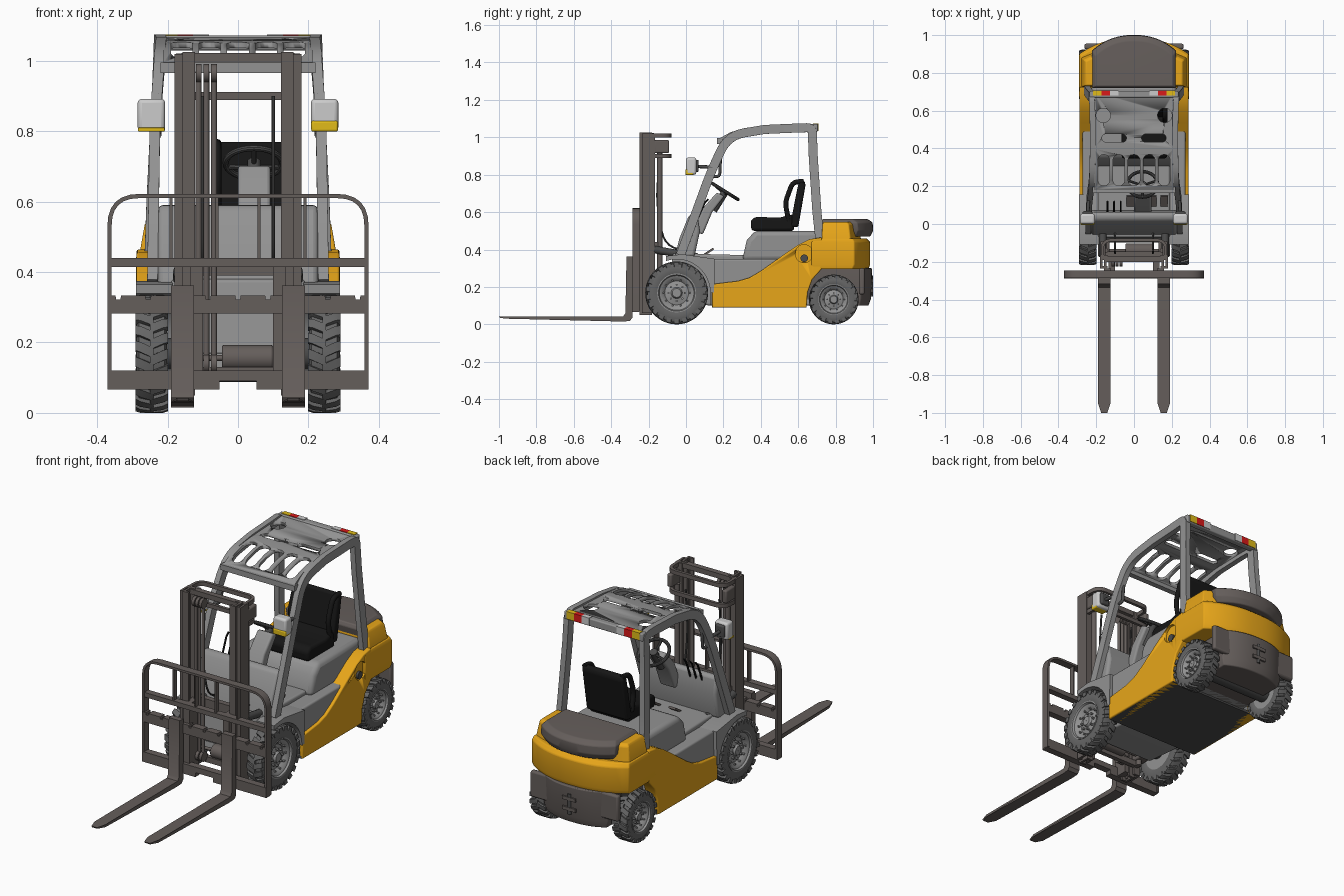
import bpy, bmesh
from math import sin, cos, pi, radians, copysign
from mathutils import Vector as V

if "Cube" in bpy.data.objects:
    bpy.data.objects.remove(bpy.data.objects["Cube"])

def mat(name, c):
    m = bpy.data.materials.new(name)
    m.diffuse_color = (*c, 1)
    m.use_nodes = True
    m.node_tree.nodes["Principled BSDF"].inputs["Base Color"].default_value = m.diffuse_color
    return m

YEL = mat("orange_paint", (0.8, 0.38, 0.01))
BRN = mat("mast_brown", (0.13, 0.112, 0.105))
GRY = mat("body_grey", (0.29, 0.29, 0.29))
TYR = mat("tyre_grey", (0.13, 0.13, 0.13))
BLK = mat("black", (0.008, 0.008, 0.008))
DRK = mat("dark_grey", (0.07, 0.07, 0.07))
RED = mat("red", (0.7, 0.01, 0.01))
AMB = mat("amber", (0.75, 0.5, 0.01))
WHT = mat("light_grey", (0.55, 0.55, 0.55))

# ---- helpers ----
def skin(bm, rings, closed=False):
    vs = [[bm.verts.new(p) for p in r] for r in rings]
    n = len(vs[0])
    for i in range(len(vs) if closed else len(vs) - 1):
        a, b = vs[i], vs[(i + 1) % len(vs)]
        for j in range(n):
            bm.faces.new((a[j], a[(j + 1) % n], b[(j + 1) % n], b[j]))
    if not closed:
        bm.faces.new(vs[0])
        bm.faces.new(vs[-1])

def finish(name, bm, m=None, mirror=False, bevel=0, angle=35):
    bmesh.ops.recalc_face_normals(bm, faces=bm.faces)
    me = bpy.data.meshes.new(name)
    bm.to_mesh(me)
    bm.free()
    ob = bpy.data.objects.new(name, me)
    bpy.context.collection.objects.link(ob)
    if m:
        me.materials.append(m)
    bpy.ops.object.select_all(action='DESELECT')
    ob.select_set(True)
    bpy.context.view_layer.objects.active = ob
    bpy.ops.object.shade_smooth_by_angle(angle=radians(angle))
    if bevel:
        b = ob.modifiers.new("bevel", 'BEVEL')
        b.width, b.segments, b.limit_method = bevel, 3, 'ANGLE'
    if mirror:
        ob.modifiers.new("mirror", 'MIRROR')
    return ob

def loft(name, rings, m=None, closed=False, **k):
    bm = bmesh.new()
    skin(bm, rings, closed)
    return finish(name, bm, m, **k)

def ring(pts, axis, t):
    f = {'x': lambda p: (t, *p), 'y': lambda p: (p[0], t, p[1]), 'z': lambda p: (*p, t)}[axis]
    return [V(f(p)) for p in pts]

def prism(name, pts, axis, a, b, m=None, **k):
    return loft(name, [ring(pts, axis, a), ring(pts, axis, b)], m, **k)

def box(name, x0, x1, y0, y1, z0, z1, m=None, **k):
    return prism(name, [(x0, y0), (x1, y0), (x1, y1), (x0, y1)], 'z', z0, z1, m, **k)

def rounded(pts, r, n=6):
    pts, out = [V(p) for p in pts], [V(pts[0])]
    for p, q, s in zip(pts, pts[1:], pts[2:]):
        a, b = q + (p - q).normalized() * r, q + (s - q).normalized() * r
        for i in range(n + 1):
            t = i / n
            out.append(a * (1 - t) ** 2 + q * 2 * t * (1 - t) + b * t * t)
    return out + [pts[-1]]

def rect(w, d):
    return [(-w / 2, -d / 2), (w / 2, -d / 2), (w / 2, d / 2), (-w / 2, d / 2)]

def circ(r, n=12):
    return [(r * cos(2 * pi * i / n), r * sin(2 * pi * i / n)) for i in range(n)]

def sweep(name, pts, sec, a, m=None, closed=False, **k):
    pts, a, rings, n = [V(p) for p in pts], V(a), [], len(pts)
    for i, p in enumerate(pts):
        nxt = pts[(i + 1) % n] if closed else pts[min(i + 1, n - 1)]
        t = (nxt - pts[i - 1 if closed else max(i - 1, 0)]).normalized()
        d = t.cross(a).normalized()
        u = d.cross(t)
        rings.append([p + u * s[0] + d * s[1] for s in sec])
    return loft(name, rings, m, closed, **k)

def lathe(bm, prof, c, n=40):
    skin(bm, [[V((c[0] + x, c[1] + r * cos(2 * pi * i / n), c[2] + r * sin(2 * pi * i / n)))
               for r, x in prof] for i in range(n)], True)

def stadium(cx, cy, lx, ly):
    r = min(lx, ly) / 2
    A = [2 * pi * (k + .5) / 24 for k in range(24)]
    return [(cx + r * cos(a) + copysign(lx / 2 - r, cos(a)), cy + r * sin(a) + copysign(ly / 2 - r, sin(a))) for a in A]

def cut(ob, cutters):
    bm = bmesh.new()
    for pts, axis, a, b in cutters:
        skin(bm, [ring(pts, axis, a), ring(pts, axis, b)])
    c = finish("cutter", bm)
    c.hide_render = True
    md = ob.modifiers.new("cut", 'BOOLEAN')
    md.operation, md.object = 'DIFFERENCE', c
    bpy.context.view_layer.objects.active = ob
    for mm in list(ob.modifiers):
        bpy.ops.object.modifier_apply(modifier=mm.name)
    bpy.data.objects.remove(c)

# ---- wheels: tyre, lugs, rim, bolts ----
def wheel(name, y, R, lugs):
    c, h = (0.245, y, R), 0.043
    bm = bmesh.new()
    side = [(.58 * R, h * .9), (.64 * R, h), (.84 * R, h), (.93 * R, h * .85)]
    lathe(bm, side + [(r, -x) for r, x in reversed(side)], c, 48)
    step = 2 * pi / lugs
    for i in range(lugs):
        for s in (1, -1):
            vs = []
            for x, r0, r1, sk in ((h * 1.06, .83, .97, 0), (h * .75, .88, 1, .1), (-h * .1, .88, 1, .45)):
                for w in (-.3, .3):
                    a = (i + (.5 if s > 0 else 0) + sk + w) * step
                    vs += [bm.verts.new((c[0] + s * x, y + r * R * cos(a), R + r * R * sin(a))) for r in (r0, r1)]
            bmesh.ops.convex_hull(bm, input=vs)
    finish(name + "_tyre", bm, TYR, mirror=True, angle=30)
    bm = bmesh.new()
    lathe(bm, [(.001, .032), (.14 * R, .032), (.18 * R, .02), (.38 * R, .012), (.48 * R, .03), (.55 * R, .034),
               (.58 * R, .044), (.62 * R, .044), (.62 * R, -.04), (.001, -.04)], c)
    for n, rr, br in ((8, .26, .035), (10, .42, .03)):
        for i in range(n):
            a = 2 * pi * i / n
            p = (y + rr * R * cos(a), R + rr * R * sin(a))
            b = [(p[0] + u, p[1] + v) for u, v in circ(br * R, 6)]
            skin(bm, [ring(b, 'x', c[0]), ring(b, 'x', c[0] + .03)])
    finish(name + "_rim", bm, GRY, mirror=True)

wheel("front_wheel", -.05, .168, 22)
wheel("rear_wheel", .79, .133, 20)
for n, y, z in (("front_axle", -.05, .168), ("rear_axle", .79, .133)):
    sweep(n, [(-.22, y, z), (.22, y, z)], circ(.045), (0, 0, 1), DRK)

# ---- chassis and grey bodywork ----
box("belly_plate", -.28, .28, .14, .645, .09, .105, DRK)
prism("chassis", [(-.1, .12), (.14, .1), (.7, .1), (.7, .36), (-.07, .38)], 'x', -.19, .19, GRY, bevel=.01)
prism("floor", [(.13, .1), (.64, .1), (.64, .35), (.08, .35), (.1, .3), (.13, .2)], 'x', -.272, .272, GRY, bevel=.01)
prism("seat_base", [(.3, .34), (.325, .45), (.37, .5), (.74, .5), (.74, .34)], 'x', -.225, .225, GRY, bevel=.025)
arc = [(-.05 + .18 * cos(radians(a)), .168 + .18 * sin(radians(a))) for a in range(108, -1, -9)]
prism("front_fender", arc + [(.15, .17), (.155, .35), (-.02, .375), (-.108, .365)], 'x', .185, .29, GRY, mirror=True)
prism("dash_cowl", [(-.06, .36), (-.035, .46), (.01, .57), (.025, .59), (.06, .59), (.075, .5), (.045, .36)],
      'x', -.228, .228, GRY, bevel=.015)
prism("steering_console", [(.04, .5), (.09, .48), (.14, .6), (.205, .685), (.165, .705), (.09, .62)], 'x', .0, .092, GRY, bevel=.01)
for i, x in enumerate((-.02, .1, .16)):
    prism("pedal_%d" % i, [(.09, .36), (.15, .4), (.145, .41), (.085, .37)], 'x', x - .02, x + .02, BRN)
for i in range(3):
    x = -.14 + .035 * i
    sweep("lever_%d" % i, [(x, .06, .55), (x, .1, .65), (x, .12, .67)], circ(.005, 8), (1, 0, 0), BLK)

# ---- orange side panels and counterweight ----
panel = prism("side_panel", [(.14, .09), (.645, .09), (.65, .17), (.675, .24), (.725, .295), (.725, .465), (.66, .455), (.6, .425),
              (.54, .385), (.4, .285), (.34, .25), (.28, .232), (.14, .215)], 'x', .22, .288, YEL, mirror=True, bevel=.006)
cap = lambda r: [(.632 + u, .378 + v) for u, v in circ(r, 28)]
cut(panel, [(cap(.048), 'x', .274, .32)])
prism("fuel_cap", [(u, v - .025) for u, v in cap(.02)], 'x', .26, .286, DRK)

def outline(hw, y0, yc, yb):
    T = [i / 10 for i in range(-10, 11)]
    return [(-hw, y0)] + [(hw * t, yb - (yb - yc) * abs(t) ** 2.4) for t in T] + [(hw, y0)]

def stack(name, layers, m):
    return loft(name, [ring(outline(*l[1:]), 'z', l[0]) for l in layers], m, bevel=.005)

stack("counterweight", [(.295, .285, .68, .89, .975), (.32, .29, .67, .9, .985), (.44, .29, .67, .9, .985), (.46, .283, .69, .89, .965)], YEL)
stack("counterweight_shoulders", [(.45, .28, .725, .88, .935), (.535, .265, .73, .87, .93), (.548, .255, .735, .86, .92)], YEL)
stack("rear_hood", [(.47, .205, .74, .91, .985), (.5, .222, .73, .92, 1), (.545, .222, .72, .915, .998), (.563, .205, .73, .89, .97)], BRN)
stack("lower_counterweight", [(.1, .18, .64, .93, .975), (.14, .192, .64, .935, .99), (.3, .192, .64, .94, .995)], BRN)
box("rear_bumper", -.262, .262, .925, .955, .16, .3, BRN, bevel=.01)
for z in (.17, .225):
    box("tow_hitch_plate", -.04, .04, .96, 1, z, z + .018, BRN)
sweep("tow_pin", [(0, .99, .15), (0, .99, .26)], circ(.01), (1, 0, 0), DRK)

# ---- overhead guard ----
post = rounded([(.243, -.03, .37), (.236, .135, .82), (.222, .225, 1.01), (.218, .42, 1.042)], .09) + \
       rounded([(.22, .6, 1.05), (.224, .675, 1.052), (.23, .68, .9), (.245, .7, .6), (.25, .715, .46)], .03)
sweep("guard_frame", post, rect(.03, .048), (1, 0, 0), GRY, mirror=True, bevel=.007)
top = [(.18, .995), (.24, 1.028), (.3, 1.045), (.4, 1.057), (.7, 1.067)]
roof = prism("guard_roof", top + [(y, z - .016) for y, z in reversed(top)], 'x', -.212, .212, GRY)
cut(roof, [(stadium(-.16 + .08 * i, .285, .062, .165), 'z', .9, 1.2) for i in range(5)] +
    [(stadium(s * .105, .455, .13, .042), 'z', .9, 1.2) for s in (-1, 1)] +
    [(stadium(s * .163, .575, .076, .076), 'z', .9, 1.2) for s in (-1, 1)])
box("guard_rear_beam", -.235, .235, .67, .705, 1.03, 1.072, GRY, bevel=.006)
sweep("guard_front_beam", [(-.22, .18, .98), (.22, .18, .98)], rect(.03, .03), (0, 0, 1), GRY)
for i, (x, m) in enumerate(((-.195, AMB), (-.15, RED), (-.105, WHT), (.105, WHT), (.15, RED), (.195, AMB))):
    box("reflector_%d" % i, x - .0225, x + .0225, .68, .708, 1.035, 1.075, m)
sweep("grab_handle", rounded([(.225, .13, .79), (.225, .18, .79), (.225, .185, .9), (.225, .15, .9)], .02), circ(.008), (1, 0, 0), DRK, mirror=True)

# ---- head lamps ----
box("head_lamp", .207, .285, 0, .055, .8, .892, WHT, mirror=True, bevel=.012)
box("lamp_back", .22, .272, .03, .068, .815, .88, DRK, mirror=True, bevel=.008)
sweep("lamp_bracket", [(.245, .05, .845), (.24, .14, .84)], circ(.009), (0, 0, 1), DRK, mirror=True)
box("indicator_left", .208, .284, -.004, .04, .799, .83, AMB, bevel=.006)
box("indicator_right", -.284, -.208, -.004, .04, .799, .81, AMB, bevel=.003)

# ---- seat and steering wheel ----
prism("seat_cushion", [(.35, .5), (.345, .555), (.37, .575), (.5, .57), (.57, .59), (.58, .5)], 'x', -.065, .175, BLK, bevel=.015)
prism("seat_back", [(.555, .52), (.6, .52), (.64, .75), (.63, .77), (.605, .77), (.59, .7)], 'x', -.07, .175, BLK, bevel=.012)
for x in (-.06, .165):
    sweep("seat_side_rail", rounded([(x, .55, .55), (x, .53, .65), (x, .57, .76), (x, .63, .765)], .03), circ(.013), (1, 0, 0), BLK)
c, nrm, u = V((.045, .21, .71)), V((0, .53, .85)).normalized(), V((1, 0, 0))
v = nrm.cross(u)
on = lambda a, r: c + (u * cos(a) + v * sin(a)) * r
sweep("steering_rim", [on(2 * pi * i / 32, .08) for i in range(32)], circ(.009, 10), nrm, DRK, closed=True)
for a in (0.3, pi - .3, -pi / 2):
    sweep("steering_spoke", [c - nrm * .012, on(a, .078)], circ(.007, 8), nrm, DRK)
sweep("steering_column", [c - nrm * .12, c + nrm * .005], circ(.02), u, DRK)

# ---- mast ----
def channel(x0, x1, y0, y1, t):
    return [(x0, y0), (x1, y0), (x1, y1), (x0, y1), (x0, y1 - t), (x1 - t, y1 - t), (x1 - t, y0 + t), (x0, y0 + t)]

prism("outer_mast_rail", channel(.14, .18, -.235, -.165, .012), 'z', .06, 1.02, BRN, mirror=True)
prism("inner_mast_rail", channel(.122, .158, -.248, -.182, .012), 'z', .05, 1.025, BRN, mirror=True)
for n, y0, y1, z0, z1 in (("top", -.2, -.17, .995, 1.022), ("middle", -.175, -.145, .39, .44), ("bottom", -.175, -.15, .1, .13)):
    box("mast_crossmember_" + n, -.16, .16, y0, y1, z0, z1, BRN)
for z in (1.01, .9):
    sweep("mast_hoop", rounded([(.168, -.19, z), (.168, -.085, z), (-.168, -.085, z), (-.168, -.19, z)], .05),
          rect(.022, .016), (0, 0, 1), BRN)
box("mast_bracket", .15, .178, -.17, -.09, .915, .985, BRN, mirror=True, bevel=.008)
sweep("lift_cylinder", [(.15, -.14, .1), (.15, -.14, .92)], circ(.014), (1, 0, 0), BRN, mirror=True)
sweep("tilt_cylinder", [(.165, -.17, .4), (.165, .06, .36)], circ(.02), (1, 0, 0), DRK, mirror=True)
box("mast_foot", .13, .19, -.175, -.05, .13, .21, BRN, mirror=True, bevel=.008)
for i in range(3):
    x = -.112 + .022 * i
    sweep("hydraulic_hose_%d" % i, [(x, -.2, .13), (x, -.2, .97)], circ(.0085), (1, 0, 0), BRN)
    for z in (.14, .965):
        sweep("hose_sheave_%d" % i, [(x - .008, -.2, z), (x + .008, -.2, z)], circ(.026, 20), (0, 0, 1), BRN)
sweep("loose_hose", rounded([(.1, -.14, .9), (.1, -.16, .65), (.1, -.11, .4), (.1, -.06, .4)], .1), circ(.005, 8), (1, 0, 0), DRK, mirror=True)
sweep("front_motor", [(-.045, -.14, .156), (.1, -.14, .156)], circ(.037, 24), (0, 0, 1), BRN, bevel=.006)
sweep("motor_shaft", [(-.13, -.14, .156), (.13, -.14, .156)], circ(.008), (0, 0, 1), BRN)

# ---- carriage and load backrest ----
prism("carriage_lower_bar", [(-.37, .066), (-.053, .066), (-.053, .09), (.053, .09), (.053, .066), (.37, .066), (.37, .12), (-.37, .12)],
      'y', -.288, -.25, BRN)
teeth = []
for i in range(9):
    x = .34 - .085 * i
    teeth += [(x + .008, .334), (x + .006, .322), (x - .006, .322), (x - .008, .334)]
prism("carriage_upper_bar", [(-.37, .282), (.37, .282), (.37, .334)] + teeth + [(-.37, .334)], 'y', -.288, -.25, BRN)
box("carriage_side_plate", .1, .135, -.27, -.19, .07, .44, BRN, mirror=True)
box("backrest_bar", -.365, .365, -.285, -.25, .415, .44, BRN)
sweep("backrest_frame", rounded([(-.365, -.266, .07), (-.365, -.266, .616), (.365, -.266, .616), (.365, -.266, .07)], .085),
      rect(.042, .012), (0, 1, 0), BRN)
for x in (.06, .19):
    box("backrest_slat", x - .004, x + .004, -.28, -.252, .43, .614, BRN, mirror=True)

# ---- forks ----
fork = prism("fork", [(-.995, .034), (-.95, .03), (-.34, .015), (-.3, .018), (-.287, .035), (-.287, .362), (-.318, .362), (-.324, .06),
                      (-.335, .043), (-.95, .043), (-1, .042)], 'x', .125, .19, BRN, mirror=True)
for p in fork.data.vertices:
    if p.co.y < -.98:
        p.co.x = .1575 + (p.co.x - .1575) * .5
